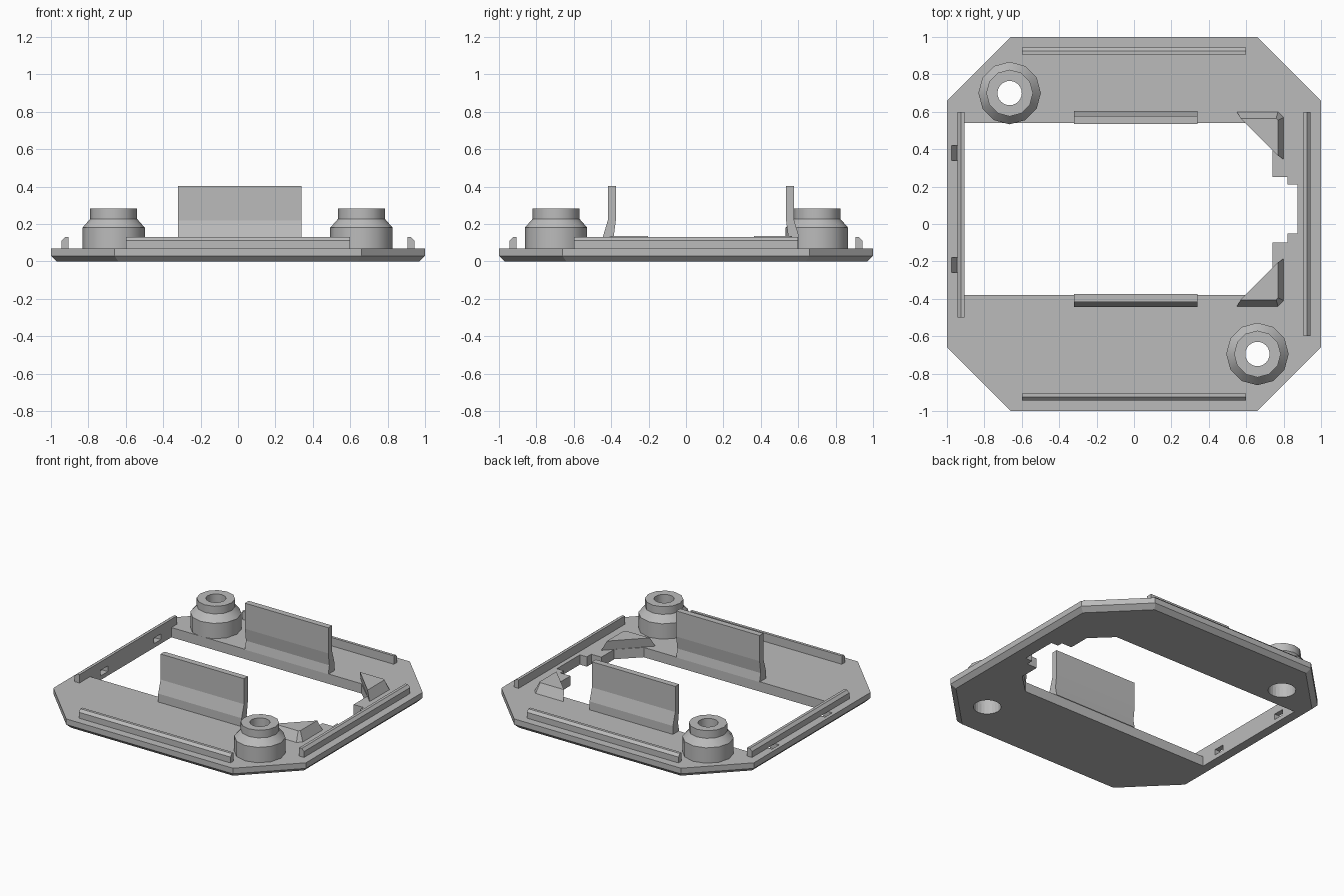
import bpy, bmesh, math
from mathutils import Vector

cube = bpy.data.objects.get("Cube")
if cube:
    bpy.data.objects.remove(cube, do_unlink=True)

GREY = (0.5, 0.5, 0.5, 1)
grey = bpy.data.materials.new("plain grey")
grey.use_nodes = True
grey.diffuse_color = GREY
grey.node_tree.nodes["Principled BSDF"].inputs["Base Color"].default_value = GREY


def finish(name, bm):
    bmesh.ops.recalc_face_normals(bm, faces=bm.faces)
    me = bpy.data.meshes.new(name)
    bm.to_mesh(me)
    bm.free()
    me.materials.append(grey)
    ob = bpy.data.objects.new(name, me)
    bpy.context.collection.objects.link(ob)
    return ob


def loft(name, lower, upper):
    """Solid between two matching outlines of 3D points."""
    bm = bmesh.new()
    a = [bm.verts.new(p) for p in lower]
    b = [bm.verts.new(p) for p in upper]
    n = len(a)
    bm.faces.new(a[::-1])
    bm.faces.new(b)
    for i in range(n):
        j = (i + 1) % n
        bm.faces.new((a[i], a[j], b[j], b[i]))
    return finish(name, bm)


def slab(name, outline, z0, z1):
    return loft(name, [(x, y, z0) for x, y in outline], [(x, y, z1) for x, y in outline])


def bar(name, profile, start, end, along_x):
    """Profile of (across, z) pushed along x or y."""
    place = (lambda t, a, z: (t, a, z)) if along_x else (lambda t, a, z: (a, t, z))
    return loft(name, [place(start, *p) for p in profile], [place(end, *p) for p in profile])


def cut(target, cutter):
    cutter.hide_render = True
    mod = target.modifiers.new("cut", 'BOOLEAN')
    mod.operation = 'DIFFERENCE'
    mod.solver = 'EXACT'
    mod.object = cutter
    bpy.context.view_layer.objects.active = target
    bpy.ops.object.modifier_apply(modifier=mod.name)
    bpy.data.objects.remove(cutter, do_unlink=True)


def octagon(half, corner):
    pts = []
    for sx, sy in ((1, 1), (-1, 1), (-1, -1), (1, -1)):
        pair = [(sx * half, sy * corner), (sx * corner, sy * half)]
        pts += pair if sx * sy > 0 else pair[::-1]
    return pts


def circle(cx, cy, r, n):
    return [(cx + r * math.cos(math.tau * i / n), cy + r * math.sin(math.tau * i / n))
            for i in range(n)]


# Base plate with a chamfered underside edge
PLATE = 0.07
plate = slab("base_plate", octagon(1, 0.66), 0.03, PLATE)
bm = bmesh.new()
bm.from_mesh(plate.data)
floor = next(f for f in bm.faces if f.normal.z < -0.9)
rim = bmesh.ops.extrude_face_region(bm, geom=[floor])["geom"]
bmesh.ops.delete(bm, geom=[floor], context='FACES_ONLY')
for v in (g for g in rim if isinstance(g, bmesh.types.BMVert)):
    v.co = Vector((v.co.x * 0.97, v.co.y * 0.97, 0))
bmesh.ops.recalc_face_normals(bm, faces=bm.faces)
bm.to_mesh(plate.data)
bm.free()

# Central opening with angled corners and a stepped notch
opening = [(-0.905, -0.38), (0.6, -0.38), (0.74, -0.245), (0.74, -0.1), (0.82, -0.1),
           (0.82, -0.05), (0.875, -0.05), (0.875, 0.21), (0.82, 0.21), (0.82, 0.25),
           (0.74, 0.25), (0.74, 0.405), (0.6, 0.54), (-0.905, 0.54)]
cut(plate, slab("opening_cutter", opening, -0.1, 0.2))

# Two latch slots running under the right rail
slot = [(-0.975, 0.1), (-0.975, PLATE), (-0.95, 0.03), (-0.88, 0.03), (-0.88, 0.1)]
for y in (-0.22, 0.38):
    cut(plate, bar("slot_cutter", slot, y - 0.04, y + 0.04, False))

# Screw bosses: turned hollow posts over holes in the plate
boss_profile = [(0.09, PLATE), (0.167, PLATE), (0.167, 0.18), (0.125, 0.228),
                (0.125, 0.283), (0.065, 0.283), (0.065, 0.2), (0.09, 0.2)]
for name, cx, cy in (("boss_front_left", 0.66, -0.695), ("boss_back_right", -0.665, 0.7)):
    cut(plate, slab("hole_cutter", circle(cx, cy, 0.09, 24), -0.1, 0.2))
    bm = bmesh.new()
    rings = [[bm.verts.new((x, y, z)) for x, y in circle(cx, cy, r, 12 if r > 0.1 else 24)]
             for r, z in boss_profile]
    for k, ring in enumerate(rings):
        nxt = rings[(k + 1) % len(rings)]
        big, small = (ring, nxt) if len(ring) < len(nxt) else (nxt, ring)
        n = len(big)
        for i in range(n):
            j = (i + 1) % n
            if len(small) == n:
                bm.faces.new((big[i], big[j], small[j], small[i]))
            else:
                s = [small[(2 * i + d) % len(small)] for d in range(3)]
                bm.faces.new((big[i], big[j], s[2], s[1], s[0]))
    boss = finish(name, bm)
    bpy.ops.object.select_all(action='DESELECT')
    boss.select_set(True)
    bpy.context.view_layer.objects.active = boss
    bpy.ops.object.shade_smooth_by_angle(angle=math.radians(35))

# Rim rails, bevelled on their outer top edge
rail = [(0.905, PLATE), (0.905, 0.13), (0.925, 0.13), (0.943, 0.112), (0.943, PLATE)]
for name, side, start, end, along_x in (("rail_front", -1, -0.6, 0.6, True),
                                        ("rail_back", 1, -0.6, 0.6, True),
                                        ("rail_left", 1, -0.6, 0.6, False),
                                        ("rail_right", -1, -0.5, 0.6, False)):
    bar(name, [(side * a, z) for a, z in rail], start, end, along_x)

# Tall clip walls that flare at the foot, mirrored about the opening's middle
MID = 0.08
clip = [(0.455, 0.403), (0.498, 0.403), (0.498, 0.22), (0.525, 0.13), (0.525, PLATE),
        (0.455, PLATE), (0.467, 0.13), (0.455, 0.22)]
for name, side in (("clip_front", -1), ("clip_back", 1)):
    bar(name, [(MID + side * a, z) for a, z in clip], -0.32, 0.34, True)

# Corner wedges with sloped outer sides
wedge_low = [(0.55, 0.52), (0.77, 0.52), (0.8, 0.49), (0.8, 0.265)]
wedge_top = [(0.57, 0.485), (0.76, 0.485), (0.77, 0.475), (0.77, 0.285)]
for name, side in (("wedge_front", -1), ("wedge_back", 1)):
    loft(name, [(x, MID + side * a, PLATE) for x, a in wedge_low],
         [(x, MID + side * a, 0.137) for x, a in wedge_top])
